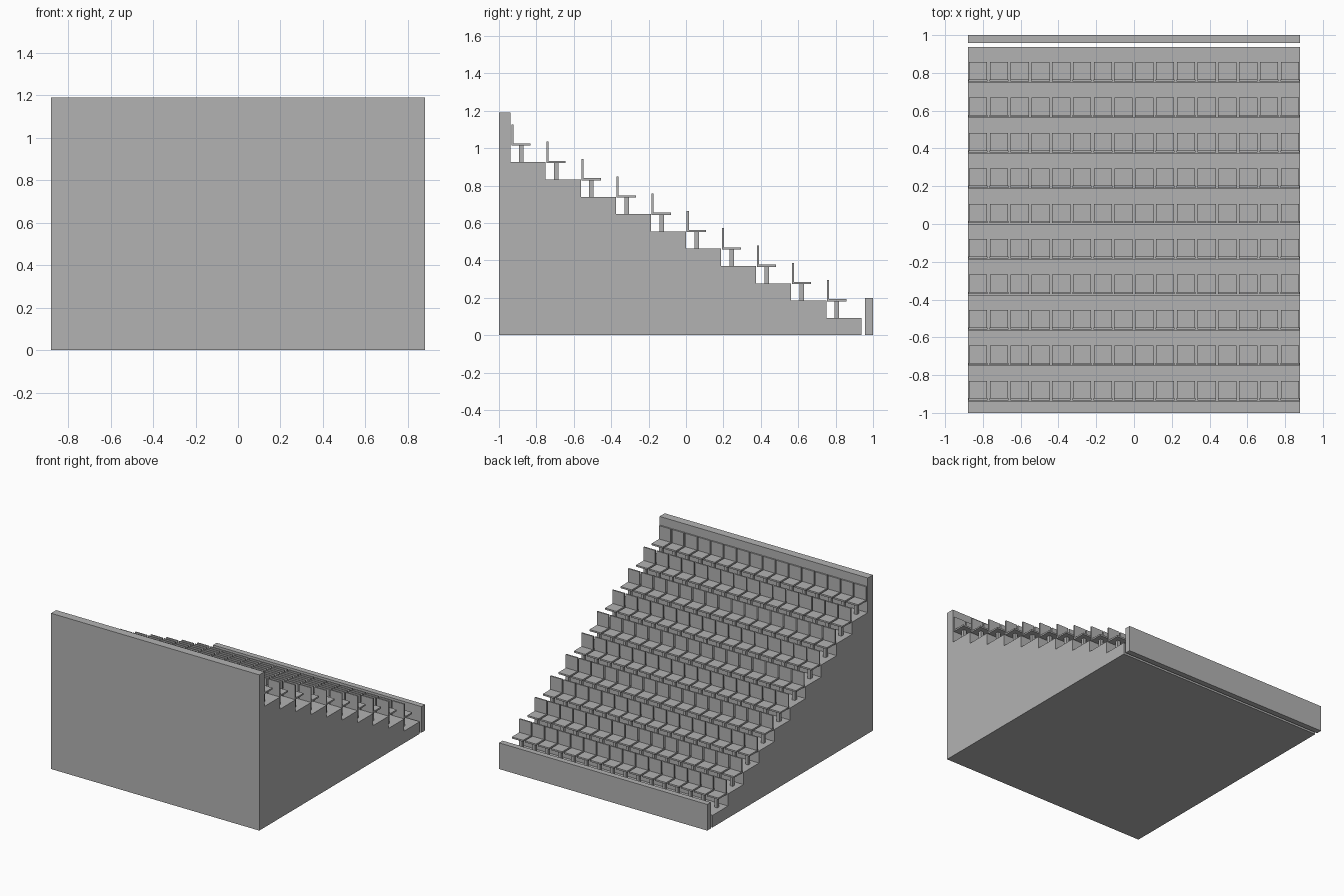
import bpy
import bmesh

if "Cube" in bpy.data.objects:
    bpy.data.objects.remove(bpy.data.objects["Cube"])

ROWS, SEATS = 10, 16
HALF_W = 0.88
RISE, DEPTH = 0.0925, 0.1875
FRONT = 0.9375            # front edge of the lowest tread
PITCH = 2 * HALF_W / SEATS

grey = bpy.data.materials.new("concrete_grey")
grey.diffuse_color = (0.45, 0.45, 0.45, 1)
grey.use_nodes = True
grey.node_tree.nodes["Principled BSDF"].inputs["Base Color"].default_value = grey.diffuse_color


def finish(name, bm):
    bmesh.ops.recalc_face_normals(bm, faces=bm.faces)
    mesh = bpy.data.meshes.new(name)
    bm.to_mesh(mesh)
    bm.free()
    mesh.materials.append(grey)
    obj = bpy.data.objects.new(name, mesh)
    bpy.context.collection.objects.link(obj)
    return obj


def add_box(bm, x0, x1, y0, y1, z0, z1):
    verts = bmesh.ops.create_cube(bm, size=1)["verts"]
    for v in verts:
        v.co.x = x1 if v.co.x > 0 else x0
        v.co.y = y1 if v.co.y > 0 else y0
        v.co.z = z1 if v.co.z > 0 else z0


# Stepped stand with tall rear wall: side profile extruded across the width
profile = [(-1, 0), (FRONT, 0)]
for r in range(ROWS):
    y = FRONT - r * DEPTH
    profile += [(y, (r + 1) * RISE), (y - DEPTH, (r + 1) * RISE)]
profile += [(FRONT - ROWS * DEPTH, 1.19), (-1, 1.19)]
bm = bmesh.new()
face = bm.faces.new([bm.verts.new((-HALF_W, y, z)) for y, z in profile])
ext = bmesh.ops.extrude_face_region(bm, geom=[face])["geom"]
bmesh.ops.translate(bm, vec=(2 * HALF_W, 0, 0),
                    verts=[g for g in ext if isinstance(g, bmesh.types.BMVert)])
finish("stepped_stand", bm)

# Low barrier wall in front of the first row
bm = bmesh.new()
add_box(bm, -HALF_W, HALF_W, 0.957, 1.0, 0, 0.2)
finish("barrier_wall", bm)

# Rows of seats: post, seat plate and backrest
for r in range(ROWS):
    z = (r + 1) * RISE
    y = FRONT - (r + 1) * DEPTH     # rear edge of this tread
    posts, plates, backs = bmesh.new(), bmesh.new(), bmesh.new()
    for i in range(SEATS):
        x = -HALF_W + (i + 0.5) * PITCH
        add_box(posts, x - 0.012, x + 0.012, y + 0.045, y + 0.069, z, z + 0.088)
        add_box(plates, x - 0.048, x + 0.048, y + 0.015, y + 0.107, z + 0.088, z + 0.1)
        add_box(backs, x - 0.05, x + 0.05, y + 0.004, y + 0.015, z + 0.088, z + 0.202)
    finish(f"seat_posts_{r + 1}", posts)
    finish(f"seat_plates_{r + 1}", plates)
    finish(f"seat_backs_{r + 1}", backs)
